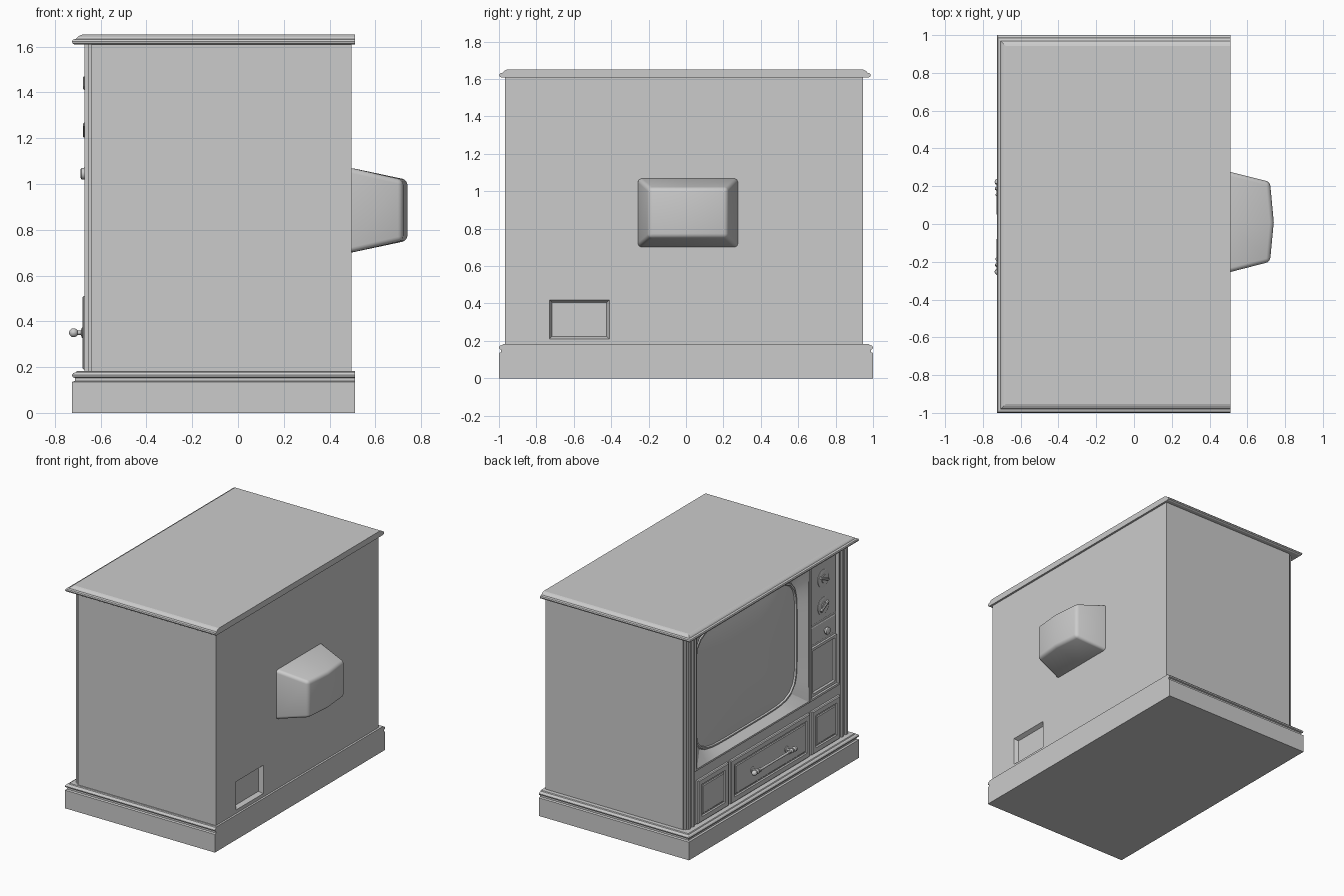
import bpy, bmesh, math
from mathutils import Vector

if "Cube" in bpy.data.objects:
    bpy.data.objects.remove(bpy.data.objects["Cube"])

C = -0.01  # the cabinet body sits slightly off centre in y


def finish(name, bm, smooth=None):
    bmesh.ops.recalc_face_normals(bm, faces=bm.faces)
    me = bpy.data.meshes.new(name)
    bm.to_mesh(me)
    bm.free()
    ob = bpy.data.objects.new(name, me)
    bpy.context.collection.objects.link(ob)
    if smooth:
        bpy.ops.object.select_all(action='DESELECT')
        ob.select_set(True)
        bpy.context.view_layer.objects.active = ob
        bpy.ops.object.shade_smooth_by_angle(angle=math.radians(smooth))
    return ob


def loft(name, loops, smooth=None):
    """Closed solid through equal-length point loops, capped at both ends."""
    bm = bmesh.new()
    rows = [[bm.verts.new(p) for p in lp] for lp in loops]
    n = len(rows[0])
    for a, b in zip(rows, rows[1:]):
        for i in range(n):
            j = (i + 1) % n
            bm.faces.new((a[i], a[j], b[j], b[i]))
    bm.faces.new(rows[0])
    bm.faces.new(rows[-1])
    return finish(name, bm, smooth)


def rect(x, y0, y1, z0, z1, inset=0):
    i = inset
    return [(x, y0 + i, z0 + i), (x, y1 - i, z0 + i), (x, y1 - i, z1 - i), (x, y0 + i, z1 - i)]


def panel(name, y0, y1, z0, z1, steps):
    """Stepped panel facing -x; steps are (inset, x)."""
    return loft(name, [rect(x, y0, y1, z0, z1, i) for i, x in steps])


def slab(name, steps, yc, half):
    """Moulded slab with a flat back; steps are (inset, z)."""
    return loft(name, [[(-0.725 + i, yc - half + i, z), (0.51, yc - half + i, z),
                        (0.51, yc + half - i, z), (-0.725 + i, yc + half - i, z)] for i, z in steps])


def lathe(name, profile, origin, axis, n=24):
    """Turned part; profile is (distance along axis, radius)."""
    q = Vector((0, 0, 1)).rotation_difference(Vector(axis))
    o = Vector(origin)
    return loft(name, [[o + q @ Vector((r * math.cos(2 * math.pi * k / n), r * math.sin(2 * math.pi * k / n), d))
                        for k in range(n)] for d, r in profile], 40)


# Plinth and lid
slab("plinth", [(0, 0), (0, .135), (.012, .14), (.012, .153), (.002, .157), (0, .166),
                (.006, .174), (.018, .178), (.022, .184)], 0, 1.0)
slab("lid", [(.012, 1.608), (.002, 1.614), (0, 1.622), (.004, 1.63), (.018, 1.634),
             (.024, 1.642), (.034, 1.648), (.045, 1.652)], -.005, .993)

# Cabinet shell with stepped and fluted front posts
half = [(.495, .957), (-.64, .957), (-.64, .948), (-.655, .948), (-.655, .936), (-.67, .936),
        (-.67, .915), (-.662, .91), (-.662, .89), (-.67, .885), (-.67, .865), (-.66, .862),
        (-.66, .85), (-.57, .85)]
outline = [(x, y + C) for x, y in half] + [(x, C - y) for x, y in reversed(half)]
cabinet = loft("cabinet", [[(x, y, z) for x, y in outline] for z in (.18, 1.61)])

# Recessed socket hatch in the back
hatch = (-.73, -.41, .21, .42)
cutter = panel("hatch_cutter", *hatch, [(0, .53), (0, .495), (.014, .465)])
cutter.hide_render = True
mod = cabinet.modifiers.new("hatch", 'BOOLEAN')
mod.operation, mod.object, mod.solver = 'DIFFERENCE', cutter, 'EXACT'
bpy.context.view_layer.objects.active = cabinet
bpy.ops.object.modifier_apply(modifier=mod.name)
bpy.data.objects.remove(cutter)

# Picture tube housing on the back
hump = loft("tube_housing", [
    [(.48, y, .697), (xe, ye, .752), (xe, ye, 1.018), (.48, y, 1.073)]
    for y, xe, ye in ((-.262, .72, -.2), (.01, .74, .01), (.283, .72, .223))])
bev = hump.modifiers.new("round", 'BEVEL')
bev.width, bev.segments, bev.limit_method, bev.angle_limit = .022, 4, 'ANGLE', math.radians(30)
bpy.context.view_layer.objects.active = hump
bpy.ops.object.modifier_apply(modifier=bev.name)
bpy.ops.object.select_all(action='DESELECT')
hump.select_set(True)
bpy.ops.object.shade_smooth_by_angle(angle=math.radians(40))

# Screen: rectangular surround sloping in to a rounded tube face
YC, ZC = .17, 1.097


def ring(x, a, b, power):
    pts = []
    for k in range(64):
        c, s = math.cos(2 * math.pi * k / 64), math.sin(2 * math.pi * k / 64)
        if power:
            d = (abs(c) ** power + abs(s) ** power) ** (1 / power)
        else:
            d = max(abs(c), abs(s))
        pts.append((x, YC + a * c / d, ZC + b * s / d))
    return pts


loft("screen_surround", [ring(-.565, .668, .513, 0), ring(-.668, .668, .513, 0),
                         ring(-.668, .655, .5, 0), ring(-.607, .605, .462, 6),
                         ring(-.615, .6, .457, 6), ring(-.615, .59, .447, 6), ring(-.6, .585, .442, 6)], 25)
loft("screen", [ring(-.58, .587, .444, 6)] +
     [ring(-.603 - .05 * (1 - t * t), .587 * t, .444 * t, 2.4 + 3.6 * t)
      for t in (1, .9, .8, .65, .5, .35, .2, .08)], 30)

# Lower rail with three framed panels
panel("lower_rail", -.86, .84, .18, .585, [(0, -.565), (0, -.66)])
frame = [(0, -.65), (0, -.674), (.006, -.68), (.04, -.68), (.046, -.672), (.054, -.672), (.06, -.677)]
panel("left_door", .465, .825, .19, .51, frame)
panel("drawer", -.49, .44, .19, .51, frame)
panel("right_door", -.845, -.515, .19, .51, frame)

# Drawer handle: turned bar with ball ends on two posts
HY = -.015
right = [(.01, .008), (.1, .009), (.16, .009), (.165, .014), (.175, .014), (.18, .009),
         (.19, .009), (.197, .018), (.206, .018), (.213, .01), (.222, .01), (.227, .016)]
right += [(.236 + .02 * math.cos(a), max(.002, .02 * math.sin(a)))
          for a in (math.radians(v) for v in (110, 80, 55, 30, 0))]
lathe("drawer_handle", [(-d, r) for d, r in reversed(right)] + right, (-.718, HY, .35), (0, 1, 0))
for side in (-1, 1):
    lathe("handle_post", [(0, .022), (.006, .022), (.01, .009), (.045, .009)],
          (-.676, HY + side * .2, .35), (-1, 0, 0), 16)

# Control column
panel("control_frame", -.855, -.5, .586, 1.608,
      [(0, -.565), (0, -.67), (.016, -.67), (.022, -.648)])
panel("dial_plate", -.825, -.525, 1.135, 1.58, [(0, -.64), (0, -.652), (.006, -.656)])
panel("switch_plate", -.825, -.525, .985, 1.12, [(0, -.64), (0, -.652), (.006, -.656)])
panel("speaker_grille", -.825, -.525, .61, .97,
      [(0, -.64), (0, -.664), (.02, -.664), (.028, -.653)])

# Channel dials with bar grips, and a small switch knob
for z, tilt in ((1.44, 25), (1.235, -30)):
    y = -.675
    lathe("dial", [(0, .065), (.006, .065), (.009, .058), (.009, .03), (.014, .028)], (-.654, y, z), (-1, 0, 0), 32)
    grip = panel("dial_grip", -.05, .05, -.009, .009, [(0, -.655), (0, -.673), (.004, -.678)])
    grip.location = (0, y, z)
    grip.rotation_euler = (math.radians(tilt), 0, 0)
lathe("switch_knob", [(0, .014), (.012, .014), (.014, .026), (.028, .025), (.032, .019)],
      (-.655, -.7, 1.045), (-1, 0, 0), 24)
